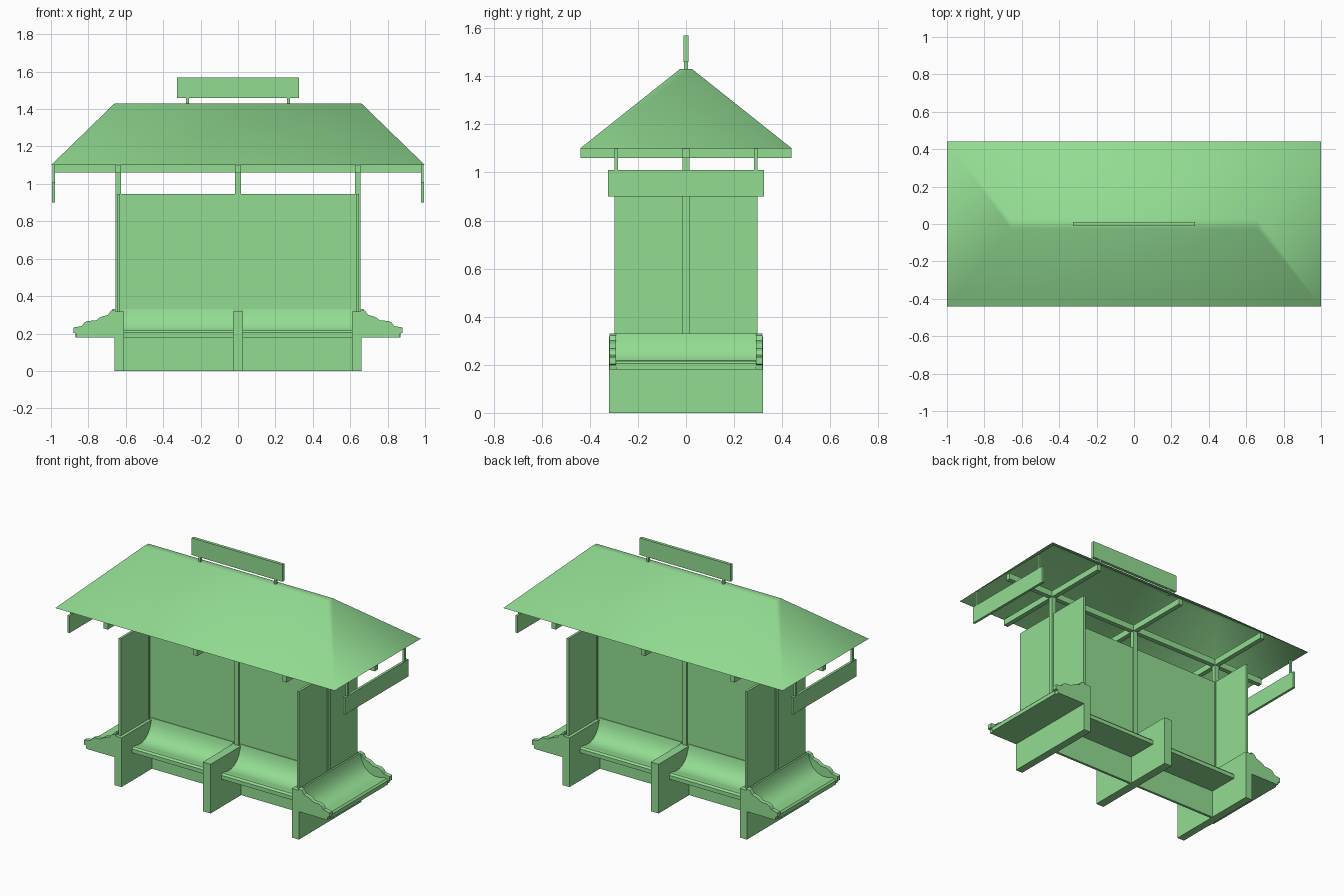
import bpy
import bmesh
from math import pi, radians
from mathutils import Matrix

cube = bpy.data.objects.get("Cube")
if cube:
    bpy.data.objects.remove(cube, do_unlink=True)

green = bpy.data.materials.new("light green")
green.use_nodes = True
COLOUR = (0.29, 0.72, 0.29, 1)
green.diffuse_color = COLOUR
green.node_tree.nodes["Principled BSDF"].inputs["Base Color"].default_value = COLOUR


def finish(name, bm):
    bmesh.ops.recalc_face_normals(bm, faces=bm.faces)
    mesh = bpy.data.meshes.new(name)
    bm.to_mesh(mesh)
    bm.free()
    mesh.materials.append(green)
    obj = bpy.data.objects.new(name, mesh)
    bpy.context.collection.objects.link(obj)
    return obj


def box(name, x, y, z):
    """Box from (min, max) pairs on each axis."""
    bm = bmesh.new()
    bmesh.ops.create_cube(bm, size=1)
    for v in bm.verts:
        v.co = [lim[0] if c < 0 else lim[1] for c, lim in zip(v.co, (x, y, z))]
    return finish(name, bm)


def extrude_profile(name, profile, y0, y1, turn=0):
    """Extrude an x-z profile along y, then turn it about z."""
    bm = bmesh.new()
    face = bm.faces.new([bm.verts.new((px, y0, pz)) for px, pz in profile])
    new = bmesh.ops.extrude_face_region(bm, geom=[face])["geom"]
    verts = [g for g in new if isinstance(g, bmesh.types.BMVert)]
    bmesh.ops.translate(bm, verts=verts, vec=(0, y1 - y0, 0))
    bm.transform(Matrix.Rotation(turn, 4, "Z"))
    return finish(name, bm)


def smooth(obj, angle):
    bpy.ops.object.select_all(action="DESELECT")
    obj.select_set(True)
    bpy.context.view_layer.objects.active = obj
    bpy.ops.object.shade_smooth_by_angle(angle=radians(angle))


def span(centre, half):
    return (centre - half, centre + half)


# Hipped roof: open shell with softly blended hips
EAVE, RIDGE = 1.10, 1.43
bm = bmesh.new()
rings = []
for hx, hy, z in ((1.0, 0.44, EAVE), (0.66, 0.025, RIDGE)):
    rings.append([bm.verts.new((sx * hx, sy * hy, z))
                  for sx, sy in ((-1, -1), (1, -1), (1, 1), (-1, 1))])
low, high = rings
for i in range(4):
    j = (i + 1) % 4
    bm.faces.new((low[i], low[j], high[j], high[i]))
bm.faces.new(high)
roof = finish("roof", bm)
for poly in roof.data.polygons:
    poly.use_smooth = True

# Roof beams
box("long_beam", (-0.99, 0.99), span(0, 0.015), (1.06, EAVE))
for name, x in (("right", -0.64), ("middle", 0), ("left", 0.64)):
    box(name + "_cross_beam", span(x, 0.015), (-0.438, 0.438), (1.06, EAVE))
    box(name + "_post", span(x, 0.015), span(0, 0.015), (0.3, 1.06))

# Ridge board on two stubs
box("ridge_board", (-0.325, 0.325), span(0, 0.01), (1.46, 1.57))
for x in (-0.27, 0.27):
    box("ridge_board_stub", span(x, 0.008), span(0, 0.008), (1.42, 1.46))

# Middle wall, running down to the ground below the seats
box("middle_wall", (-0.635, 0.635), span(0, 0.008), (0, 0.945))
box("middle_support", span(0, 0.028), (-0.32, 0.32), (0, 0.318))

# Seat section: distance from the wall against height
SEAT = [(0, 0.18), (0.21, 0.18), (0.21, 0.205), (0.2, 0.216), (0.185, 0.217),
        (0.15, 0.208), (0.11, 0.208), (0.075, 0.22), (0.048, 0.242),
        (0.03, 0.27), (0.018, 0.3), (0.012, 0.33), (0, 0.33)]

# Stepped outline of the end seat brackets
BRACKET = [(0.655, 0.18), (0.862, 0.18), (0.865, 0.2), (0.88, 0.203),
           (0.88, 0.232), (0.835, 0.24), (0.822, 0.258), (0.805, 0.267),
           (0.76, 0.27), (0.735, 0.288), (0.695, 0.3), (0.68, 0.322),
           (0.655, 0.33)]

# Both ends: support, wall, curved seat, brackets and hanging board
for side, s in (("left", 1), ("right", -1)):
    turn = 0 if s > 0 else pi
    box(side + "_support", span(s * 0.635, 0.025), (-0.32, 0.32), (0, 0.318))
    box(side + "_end_wall", span(s * 0.638, 0.008), (-0.298, 0.298), (0.315, 0.945))
    end_seat = [(0.66 + d, z) for d, z in SEAT]
    smooth(extrude_profile(side + "_end_seat", end_seat, -0.291, 0.291, turn), 35)
    for y in (-0.305, 0.305):
        extrude_profile(side + "_seat_bracket", BRACKET, y - 0.014, y + 0.014, turn)
    box(side + "_hanging_board", span(s * 0.986, 0.008), (-0.325, 0.325), (0.9, 1.01))
    for y in (-0.29, 0.29):
        box(side + "_board_hanger", span(s * 0.986, 0.007), span(y, 0.007), (1.01, 1.105))

# Long seats, two on the front and two on the back
for side, turn in (("front", -pi / 2), ("back", pi / 2)):
    for y0, y1 in ((-0.612, -0.027), (0.027, 0.612)):
        smooth(extrude_profile(side + "_seat", SEAT, y0, y1, turn), 35)
